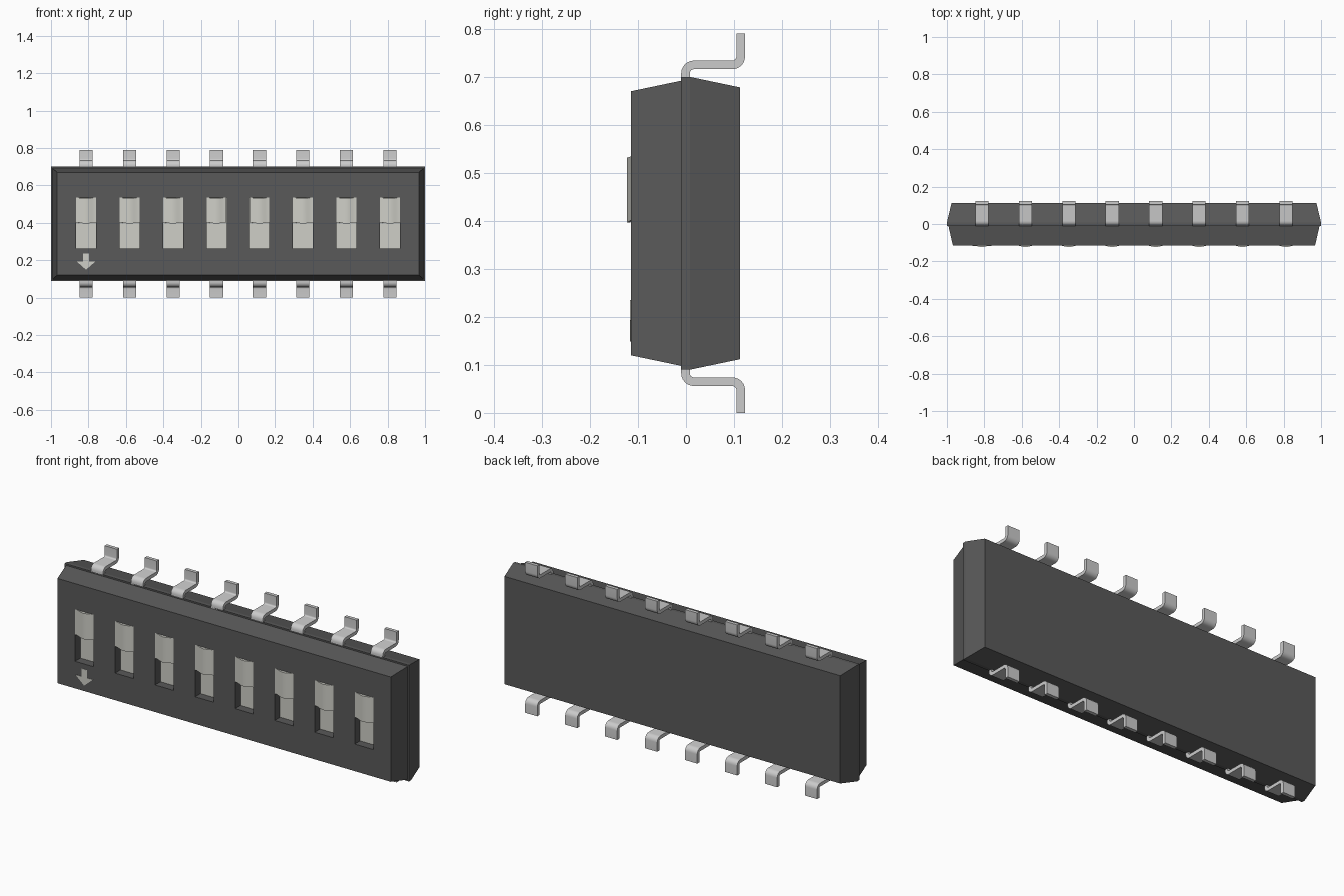
import bpy, bmesh, math

if "Cube" in bpy.data.objects:
    bpy.data.objects.remove(bpy.data.objects["Cube"])

COUNT, PITCH, MID_Z = 8, 0.2322, 0.395
XS = [(i - (COUNT - 1) / 2) * PITCH for i in range(COUNT)]


def material(name, rgb):
    m = bpy.data.materials.new(name)
    m.diffuse_color = (*rgb, 1)
    m.use_nodes = True
    m.node_tree.nodes["Principled BSDF"].inputs["Base Color"].default_value = m.diffuse_color
    return m


DARK = material("dark_plastic", (0.1, 0.1, 0.1))
LIGHT = material("pale_plastic", (0.62, 0.62, 0.57))
METAL = material("tin_metal", (0.58, 0.58, 0.55))


def loft(name, rings, mat=None, smooth=False):
    """Skin a list of closed rings with equal point counts and cap both ends."""
    bm = bmesh.new()
    vs = [[bm.verts.new(p) for p in r] for r in rings]
    n = len(rings[0])
    for a, b in zip(vs, vs[1:]):
        for i in range(n):
            j = (i + 1) % n
            bm.faces.new((a[i], a[j], b[j], b[i]))
    bm.faces.new(vs[0])
    bm.faces.new(vs[-1])
    bmesh.ops.recalc_face_normals(bm, faces=bm.faces)
    me = bpy.data.meshes.new(name)
    bm.to_mesh(me)
    bm.free()
    if smooth:
        me.shade_smooth()
        me.set_sharp_from_angle(angle=math.radians(35))
    if mat:
        me.materials.append(mat)
    return place(name, me, 0)


def place(name, me, x):
    ob = bpy.data.objects.new(name, me)
    bpy.context.collection.objects.link(ob)
    ob.location.x = x
    return ob


def rect(y, hx, z0, z1, cx=0):
    return [(cx - hx, y, z0), (cx + hx, y, z0), (cx + hx, y, z1), (cx - hx, y, z1)]


def repeat(ob):
    """Put the object at the first switch position, linked copies at the rest."""
    ob.location.x = XS[0]
    for i, x in enumerate(XS[1:], 2):
        place(f"{ob.name}_{i}", ob.data, x)


# Housing: cover and base meet at a small stepped seam
cover = loft("housing_cover", [rect(-0.115, 0.968, 0.12, 0.67),
                               rect(-0.01, 0.992, 0.098, 0.692)], DARK)
loft("housing_base", [rect(-0.01, 1.0, 0.09, 0.70), rect(0.008, 1.0, 0.09, 0.70),
                      rect(0.113, 0.975, 0.112, 0.678)], DARK)

# Slider slots cut into the cover
bm = bmesh.new()
for x in XS:
    r0 = [bm.verts.new(p) for p in rect(-0.2, 0.0535, 0.262, 0.535, x)]
    r1 = [bm.verts.new(p) for p in rect(-0.065, 0.0535, 0.262, 0.535, x)]
    for i in range(4):
        j = (i + 1) % 4
        bm.faces.new((r0[i], r0[j], r1[j], r1[i]))
    bm.faces.new(r0)
    bm.faces.new(r1)
bmesh.ops.recalc_face_normals(bm, faces=bm.faces)
cut_mesh = bpy.data.meshes.new("slot_cutter")
bm.to_mesh(cut_mesh)
bm.free()
cutter = place("slot_cutter", cut_mesh, 0)
cutter.hide_render = True
mod = cover.modifiers.new("slots", 'BOOLEAN')
mod.operation, mod.solver, mod.object = 'DIFFERENCE', 'EXACT', cutter
bpy.context.view_layer.objects.active = cover
bpy.ops.object.modifier_apply(modifier=mod.name)
bpy.data.objects.remove(cutter)

# Pale slot floors
repeat(loft("slot_floor", [rect(-0.071, 0.0533, 0.2622, 0.5348),
                           rect(-0.06, 0.0533, 0.2622, 0.5348)], LIGHT))

# Slider knobs with a gently bulging front
low, high = [], []
for i in range(13):
    t = -1 + i / 6
    bulge = 0.5 + 0.5 * math.cos(math.pi * t)
    x, y = 0.0532 * t, -0.114 - 0.009 * bulge
    low.append((x, y, 0.402 - 0.006 * bulge))
    high.append((x, y, 0.5345 - 0.003 * bulge))
low += [(0.0532, -0.068, 0.402), (-0.0532, -0.068, 0.402)]
high += [(0.0532, -0.068, 0.5345), (-0.0532, -0.068, 0.5345)]
repeat(loft("slider_knob", [low, high], LIGHT, True))

# Arrow mark under the first switch
half = [(0.016, 0.235), (0.016, 0.193), (0.05, 0.193), (0, 0.149)]
arrow = half + [(-x, z) for x, z in half[-2::-1]]
loft("direction_arrow", [[(XS[0] + x, y, z) for x, z in arrow]
                         for y in (-0.1165, -0.112)], LIGHT)


# Gull-wing leads: two opposite rounded bends, one row per side
def lead_side(t):
    r, y0, y1, z = 0.0175, -0.001, 0.114, 0.725
    pts = [(y0 - t, 0.68)]
    for k in range(7):
        a = math.pi - k * math.pi / 12
        pts.append((y0 + r + (r + t) * math.cos(a), z - r + (r + t) * math.sin(a)))
    for k in range(7):
        a = -math.pi / 2 + k * math.pi / 12
        pts.append((y1 - r + (r - t) * math.cos(a), z + r + (r - t) * math.sin(a)))
    return pts + [(y1 - t, 0.79)]


outer, inner = lead_side(0.009), lead_side(-0.009)
for name, flip in (("upper_lead", 1), ("lower_lead", -1)):
    rings = []
    for (ya, za), (yb, zb) in zip(outer, inner):
        za, zb = (MID_Z + flip * (v - MID_Z) for v in (za, zb))
        rings.append([(-0.035, ya, za), (0.035, ya, za), (0.035, yb, zb), (-0.035, yb, zb)])
    repeat(loft(name, rings, METAL, True))
